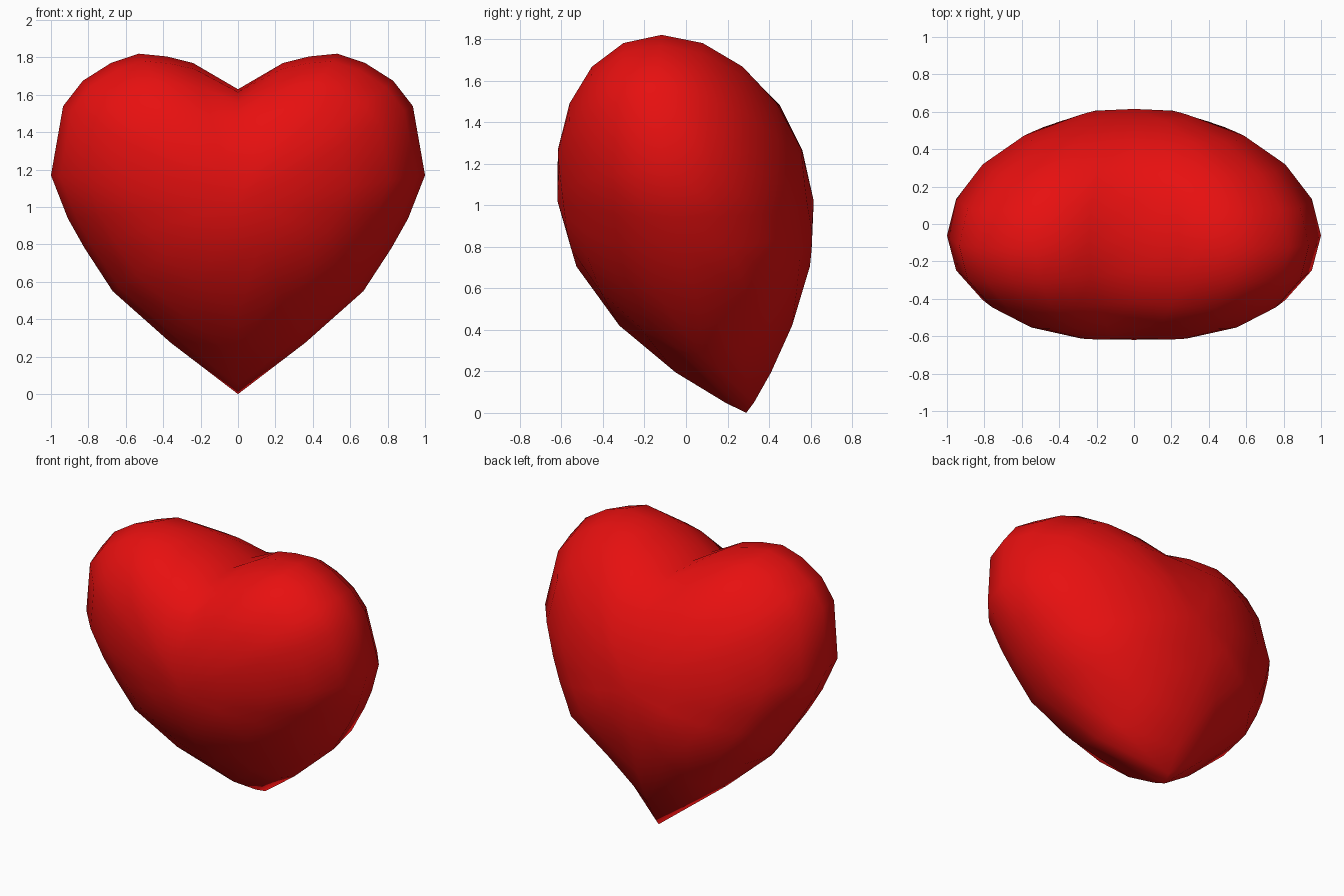
import bpy, bmesh, math
from mathutils import Vector

cube = bpy.data.objects.get("Cube")
if cube:
    bpy.data.objects.remove(cube, do_unlink=True)

# Red material
red = bpy.data.materials.new("red")
red.use_nodes = True
red.diffuse_color = (0.8, 0.005, 0.005, 1)
red.node_tree.nodes["Principled BSDF"].inputs["Base Color"].default_value = red.diffuse_color

# Half outline (x, z) from the cleft to the tip, mirrored into a full loop
half = [(0, 1.63), (.24, 1.77), (.38, 1.805), (.53, 1.82), (.68, 1.77), (.83, 1.675),
        (.935, 1.54), (1, 1.17), (.91, .94), (.82, .78), (.67, .55), (.36, .275), (0, 0)]
outline = half + [(-x, z) for x, z in half[-2:0:-1]]

CENTRE = Vector((0, 1.02))
TOP = 1.81
DEPTH = 0.617
STEPS = 5  # rings between the rim and each pole


def mid_y(x, z):
    """Lean of the middle surface: tip swept back, sides leaning more."""
    sweep = 0.19 * max(0, 1 - z) ** 3 * max(0, 1 - 3 * abs(x))
    return sweep - (0.1 + 0.06 * abs(x)) * (z - 1) - 0.035 * x * x


def puffed(point, angle):
    """Point on the inflated surface; angle runs from front to back pole."""
    d = Vector(point) - CENTRE
    s = math.sin(angle)
    back = math.cos(angle) < 0
    down = max(0, -d.normalized().y)
    taper = down ** 8
    # The cleft closes up away from the rim, sooner at the back
    if point[1] > CENTRE.y and abs(point[0]) < 0.5:
        d.y += (TOP - point[1]) * min(1, (3 if back else 1.7) * (1 - s))
    p = CENTRE + d * s
    # Pointed tip, with fuller lower flanks at the back
    power = 1 + 0.86 * taper
    if back:
        power -= 0.4 * down * (1 - taper)
    thick = DEPTH * abs(math.cos(angle)) ** power
    return (p.x, mid_y(p.x, p.y) + (thick if back else -thick), p.y)


# Heart body: rings shrinking from the rim to a front and a back pole
bm = bmesh.new()
rings = [[bm.verts.new(puffed(p, math.pi * i / (2 * STEPS))) for p in outline]
         for i in range(1, 2 * STEPS)]
front_pole = bm.verts.new((0, mid_y(0, CENTRE.y) - DEPTH, CENTRE.y))
back_pole = bm.verts.new((0, mid_y(0, CENTRE.y) + DEPTH, CENTRE.y))
n = len(outline)
for k in range(n):
    j = (k + 1) % n
    bm.faces.new((front_pole, rings[0][k], rings[0][j]))
    bm.faces.new((back_pole, rings[-1][j], rings[-1][k]))
    for a, b in zip(rings, rings[1:]):
        bm.faces.new((a[k], b[k], b[j], a[j]))
bmesh.ops.recalc_face_normals(bm, faces=bm.faces)
for f in bm.faces:
    f.smooth = True

mesh = bpy.data.meshes.new("heart")
bm.to_mesh(mesh)
bm.free()
mesh.materials.append(red)
heart = bpy.data.objects.new("heart", mesh)
bpy.context.collection.objects.link(heart)
